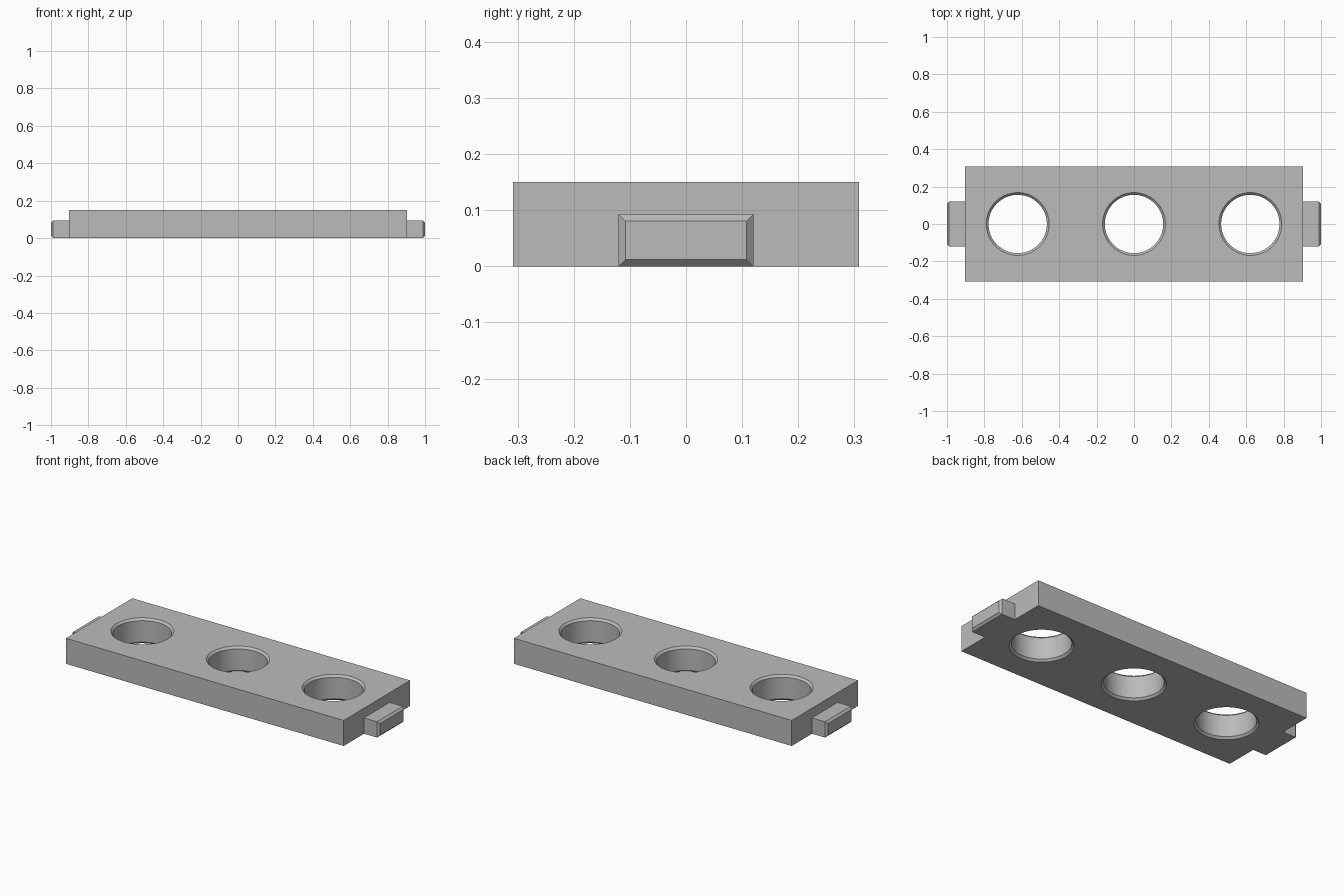
import bpy, bmesh
from math import radians

LENGTH, DEPTH, HEIGHT = 1.806, 0.616, 0.15
HOLE_R, CHAMFER, SPACING = 0.156, 0.012, 0.622
TAB_HALF, TAB_TOP = 0.12, 0.093

cube = bpy.data.objects.get("Cube")
if cube:
    bpy.data.objects.remove(cube, do_unlink=True)

grey = bpy.data.materials.new("light grey")
grey.use_nodes = True
colour = (0.5, 0.5, 0.5, 1)
grey.diffuse_color = colour
grey.node_tree.nodes["Principled BSDF"].inputs["Base Color"].default_value = colour


def make_object(name, bm):
    bmesh.ops.recalc_face_normals(bm, faces=bm.faces)
    mesh = bpy.data.meshes.new(name)
    bm.to_mesh(mesh)
    bm.free()
    mesh.materials.append(grey)
    obj = bpy.data.objects.new(name, mesh)
    bpy.context.collection.objects.link(obj)
    return obj


def loft(bm, rings):
    """Closed solid through a list of matching rings of points."""
    loops = [[bm.verts.new(p) for p in ring] for ring in rings]
    for a, b in zip(loops, loops[1:]):
        for i in range(len(a)):
            j = (i + 1) % len(a)
            bm.faces.new((a[i], a[j], b[j], b[i]))
    bm.faces.new(loops[0])
    bm.faces.new(loops[-1])


# Plate
bm = bmesh.new()
bmesh.ops.create_cube(bm, size=1)
bmesh.ops.scale(bm, vec=(LENGTH, DEPTH, HEIGHT), verts=bm.verts)
bmesh.ops.translate(bm, vec=(0, 0, HEIGHT / 2), verts=bm.verts)
plate = make_object("plate", bm)

# Cutter for the three holes, flared at both mouths
over = 0.01
bm = bmesh.new()
for x in (-SPACING, 0, SPACING):
    bottom, top = HOLE_R, HOLE_R + CHAMFER + over
    for z0, z1, r0, r1 in ((-over, CHAMFER, top, bottom),
                           (CHAMFER, HEIGHT - CHAMFER, bottom, bottom),
                           (HEIGHT - CHAMFER, HEIGHT + over, bottom, top)):
        ring = bmesh.ops.create_cone(bm, segments=64, radius1=r0, radius2=r1,
                                     depth=z1 - z0, cap_ends=False)["verts"]
        bmesh.ops.translate(bm, vec=(x, 0, (z0 + z1) / 2), verts=ring)
bmesh.ops.remove_doubles(bm, verts=bm.verts, dist=0.0001)
bmesh.ops.holes_fill(bm, edges=[e for e in bm.edges if e.is_boundary])
cutter = make_object("hole_cutter", bm)
cutter.hide_render = True

cut = plate.modifiers.new("holes", "BOOLEAN")
cut.operation = "DIFFERENCE"
cut.solver = "EXACT"
cut.object = cutter
bpy.ops.object.select_all(action="DESELECT")
plate.select_set(True)
bpy.context.view_layer.objects.active = plate
bpy.ops.object.modifier_apply(modifier=cut.name)
bpy.data.objects.remove(cutter, do_unlink=True)
bpy.ops.object.shade_smooth_by_angle(angle=radians(30))

# End tabs with a chamfered outer face
for name, side in (("left_tab", 1), ("right_tab", -1)):
    def section(x, inset):
        y, low, high = TAB_HALF - inset, inset, TAB_TOP - inset
        return [(side * x, -y, low), (side * x, y, low),
                (side * x, y, high), (side * x, -y, high)]
    bm = bmesh.new()
    loft(bm, [section(LENGTH / 2, 0), section(1 - CHAMFER, 0), section(1, CHAMFER)])
    make_object(name, bm)
